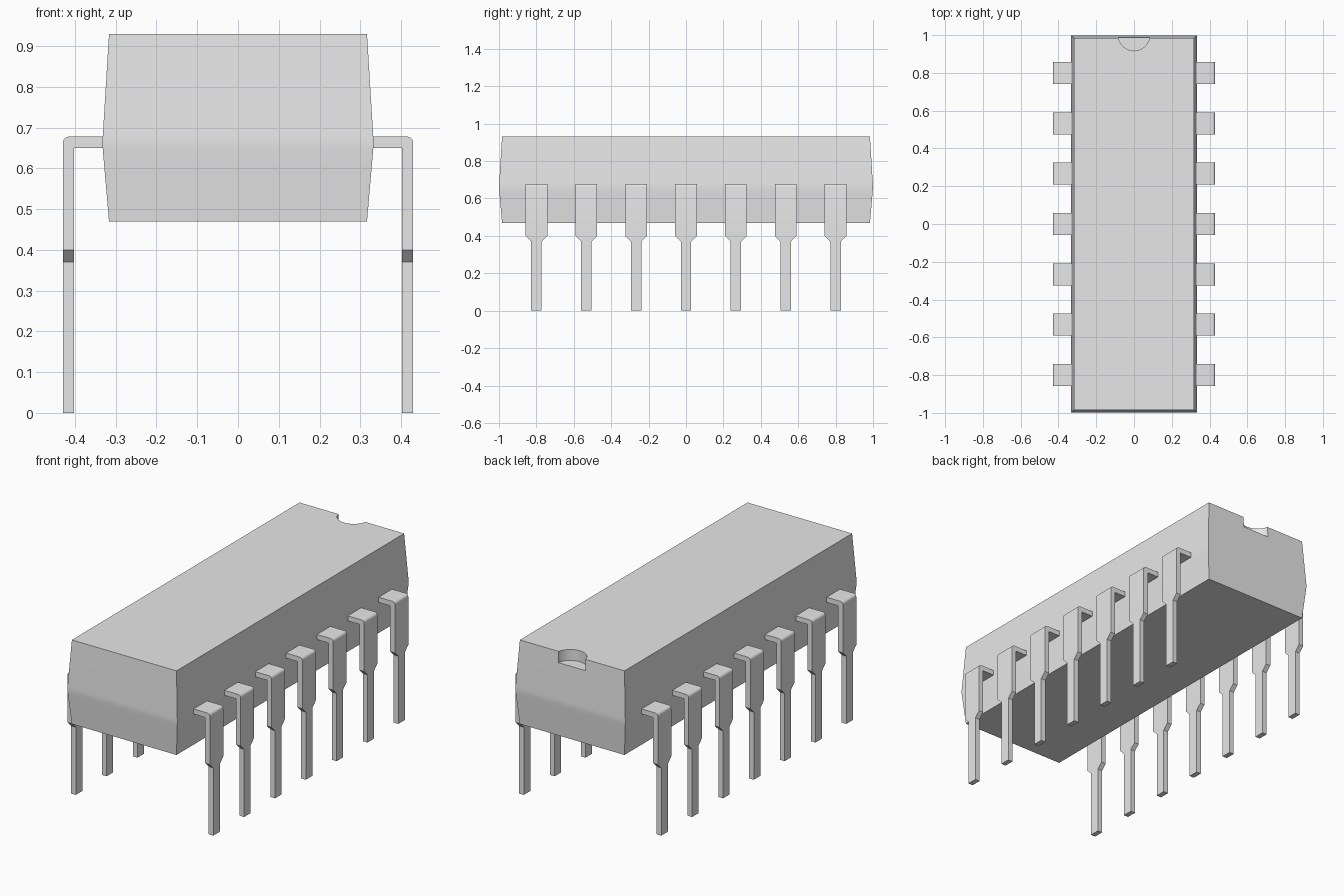
import bpy, bmesh, math

cube = bpy.data.objects.get("Cube")
if cube:
    bpy.data.objects.remove(cube, do_unlink=True)

GREY = (0.8, 0.8, 0.8, 1.0)
mat = bpy.data.materials.new("light grey")
mat.use_nodes = True
mat.diffuse_color = GREY
mat.node_tree.nodes["Principled BSDF"].inputs["Base Color"].default_value = GREY


def make_object(name, bm):
    bmesh.ops.remove_doubles(bm, verts=bm.verts, dist=1e-5)
    bmesh.ops.recalc_face_normals(bm, faces=bm.faces)
    mesh = bpy.data.meshes.new(name)
    bm.to_mesh(mesh)
    bm.free()
    mesh.materials.append(mat)
    obj = bpy.data.objects.new(name, mesh)
    bpy.context.collection.objects.link(obj)
    return obj


def select_only(obj):
    bpy.ops.object.select_all(action='DESELECT')
    obj.select_set(True)
    bpy.context.view_layer.objects.active = obj


def loft(bm, rings):
    """Skin a list of four-point rings and cap both ends."""
    loops = [[bm.verts.new(p) for p in ring] for ring in rings]
    for a, b in zip(loops, loops[1:]):
        for i in range(4):
            j = (i + 1) % 4
            bm.faces.new((a[i], a[j], b[j], b[i]))
    bm.faces.new(loops[0][::-1])
    bm.faces.new(loops[-1])


# Body: tapered block, widest at a softly rounded waist
BOTTOM, WAIST, TOP = 0.47, 0.66, 0.93
INSET = 0.0165
SOFT = 0.02


def inset_at(z):
    span = WAIST - BOTTOM if z < WAIST else TOP - WAIST
    return INSET * abs(z - WAIST) / span


low, high = inset_at(WAIST - SOFT), inset_at(WAIST + SOFT)
sections = [(BOTTOM, INSET)]
for k in range(7):
    t = k / 6
    sections.append((WAIST + SOFT * (2 * t - 1), low * (1 - t) ** 2 + high * t ** 2))
sections.append((TOP, INSET))

rings = []
for z, d in sections:
    x, y = 0.333 - d, 1.0 - d
    rings.append([(-x, -y, z), (x, -y, z), (x, y, z), (-x, y, z)])
bm = bmesh.new()
loft(bm, rings)
body = make_object("body", bm)

# Half-round index notch in the rear top edge
NOTCH_DEPTH = 0.06
bpy.ops.mesh.primitive_cylinder_add(vertices=48, radius=0.083, depth=0.4,
                                    location=(0, 1.0, TOP - NOTCH_DEPTH + 0.2))
cutter = bpy.context.object
cutter.name = "notch_cutter"
cutter.hide_render = True
cutter.data.materials.append(mat)
cut = body.modifiers.new("notch", 'BOOLEAN')
cut.operation = 'DIFFERENCE'
cut.solver = 'EXACT'
cut.object = cutter
select_only(body)
bpy.ops.object.modifier_apply(modifier=cut.name)
bpy.data.objects.remove(cutter, do_unlink=True)
bpy.ops.object.shade_smooth_by_angle(angle=math.radians(30))

# Pins: bent strip that narrows into a thin leg
INNER_X, OUTER_X = 0.402, 0.43
UNDER_Z, UPPER_Z = 0.65, 0.678
WIDE, NARROW = 0.058, 0.028
BEND = 0.016

# Each station: inner point, outer point, half width
stations = [((0.30, UNDER_Z), (0.30, UPPER_Z), WIDE)]
for k in range(7):
    a = math.pi / 2 * (1 - k / 6)
    outer = (OUTER_X - BEND + BEND * math.cos(a), UPPER_Z - BEND + BEND * math.sin(a))
    stations.append(((INNER_X, UNDER_Z), outer, WIDE))
for z, w in ((0.40, WIDE), (0.37, NARROW), (0.0, NARROW)):
    stations.append(((INNER_X, z), (OUTER_X, z), w))


def add_pins(name, side):
    bm = bmesh.new()
    for i in range(7):
        y = (i - 3) * 0.2665
        loft(bm, [[(side * p[0], y - w, p[1]), (side * p[0], y + w, p[1]),
                   (side * q[0], y + w, q[1]), (side * q[0], y - w, q[1])]
                  for p, q, w in stations])
    pins = make_object(name, bm)
    select_only(pins)
    bpy.ops.object.shade_smooth_by_angle(angle=math.radians(30))


add_pins("left_pins", 1)
add_pins("right_pins", -1)
